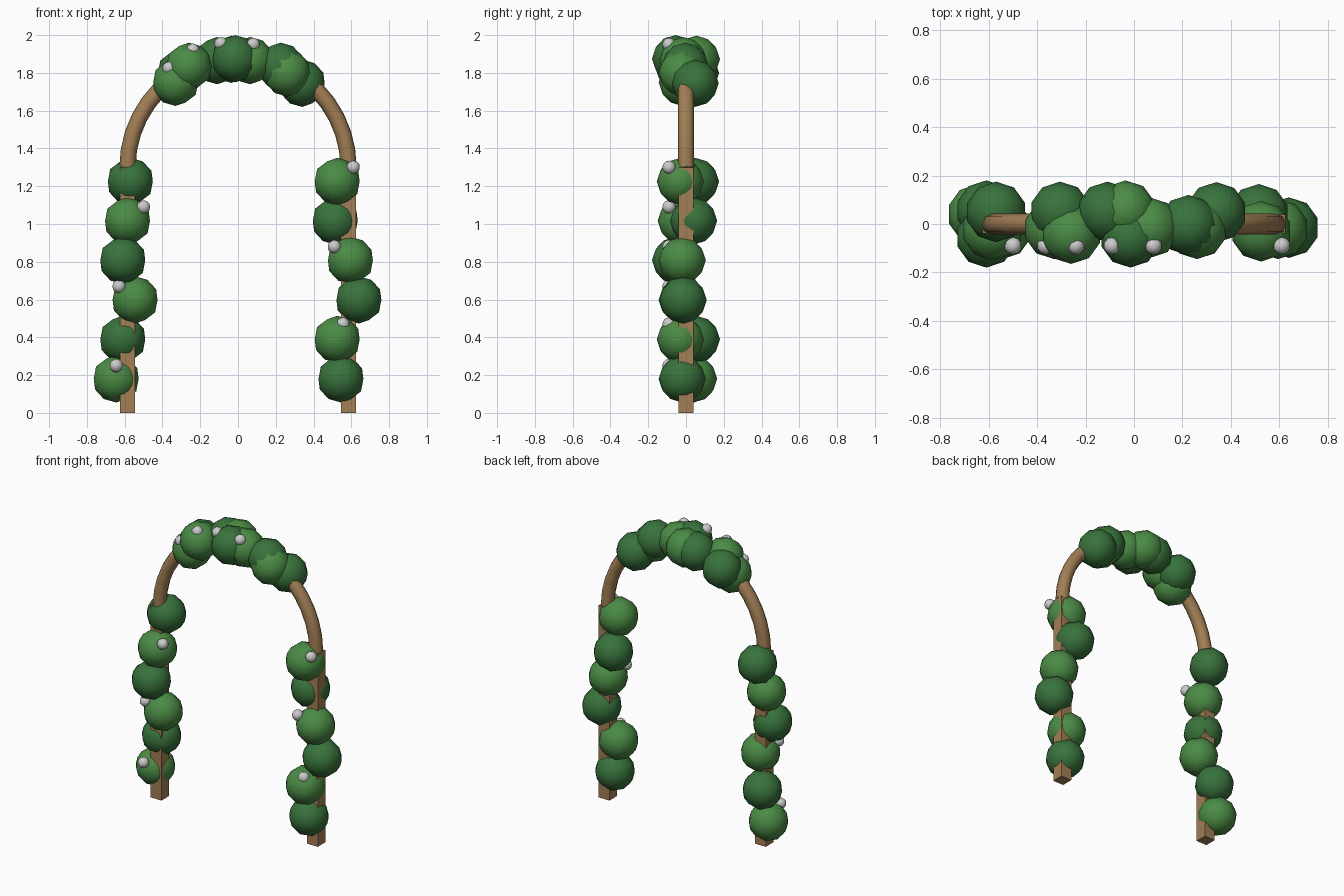
import bpy
import math

if "Cube" in bpy.data.objects:
    bpy.data.objects.remove(bpy.data.objects["Cube"])


def material(name, rgb):
    m = bpy.data.materials.new(name)
    m.diffuse_color = (*rgb, 1)
    m.use_nodes = True
    m.node_tree.nodes["Principled BSDF"].inputs["Base Color"].default_value = m.diffuse_color
    return m


wood = material("wood", (0.36, 0.21, 0.09))
leaf_light = material("leaf_light", (0.07, 0.26, 0.06))
leaf_dark = material("leaf_dark", (0.04, 0.17, 0.045))

RX, SPRING = 0.585, 1.3


def ball(name, loc, radius, mat=None):
    bpy.ops.mesh.primitive_ico_sphere_add(subdivisions=2, radius=radius, location=loc)
    ob = bpy.context.object
    ob.name = name
    if mat:
        ob.data.materials.append(mat)
    bpy.ops.object.shade_smooth()
    return ob


# Square posts
for side, label in ((-1, "left"), (1, "right")):
    bpy.ops.mesh.primitive_cube_add(size=1, location=(side * RX, 0, SPRING / 2))
    post = bpy.context.object
    post.name = label + "_post"
    post.scale = (0.08, 0.08, SPRING)
    post.data.materials.append(wood)

# Round arch: semicircular path with an eight-sided tube
path = bpy.data.curves.new("arch", "CURVE")
path.dimensions = "3D"
path.bevel_depth = 0.043
path.bevel_resolution = 2
path.use_fill_caps = True
spline = path.splines.new("POLY")
N = 20
spline.points.add(N)
for i, p in enumerate(spline.points):
    a = math.pi * i / N
    p.co = (RX * math.cos(a), 0, SPRING + RX * math.sin(a), 1)
arch = bpy.data.objects.new("arch", path)
bpy.context.collection.objects.link(arch)
path.materials.append(wood)

# Leaf clumps climbing each post: (x, y) per level, shades alternating
left = [(-0.645, 0.04), (-0.61, 0.055), (-0.545, -0.02),
        (-0.61, -0.055), (-0.585, -0.025), (-0.57, 0.05)]
right = [(0.545, -0.02), (0.525, -0.03), (0.64, -0.015),
         (0.595, -0.02), (0.515, 0.04), (0.525, -0.03)]
for start, clumps in enumerate((left, right)):
    for i, (x, y) in enumerate(clumps):
        ball("post_leaves", (x, y, 0.18 + 0.209 * i), 0.125,
             leaf_dark if (i + start) % 2 else leaf_light)

# Leaf clumps over the arch
crown = [(-0.33, -0.02, 1.75), (-0.305, 0.05, 1.80), (-0.26, -0.04, 1.835),
         (-0.11, 0.05, 1.865), (-0.035, 0.055, 1.872), (-0.015, -0.055, 1.875),
         (0.065, -0.015, 1.865), (0.225, -0.005, 1.835), (0.26, -0.02, 1.80),
         (0.34, 0.048, 1.745)]
for i, loc in enumerate(crown):
    ball("arch_leaves", loc, 0.125, leaf_dark if i % 2 else leaf_light)

# Small pale blossoms on the front
for x, z in ((-0.645, 0.25), (-0.63, 0.67), (-0.50, 1.09), (0.61, 1.30),
             (0.51, 0.88), (0.555, 0.47), (-0.365, 1.825), (-0.24, 1.92),
             (-0.09, 1.955), (0.08, 1.95)):
    ball("blossom", (x, -0.09, z), 0.036)
